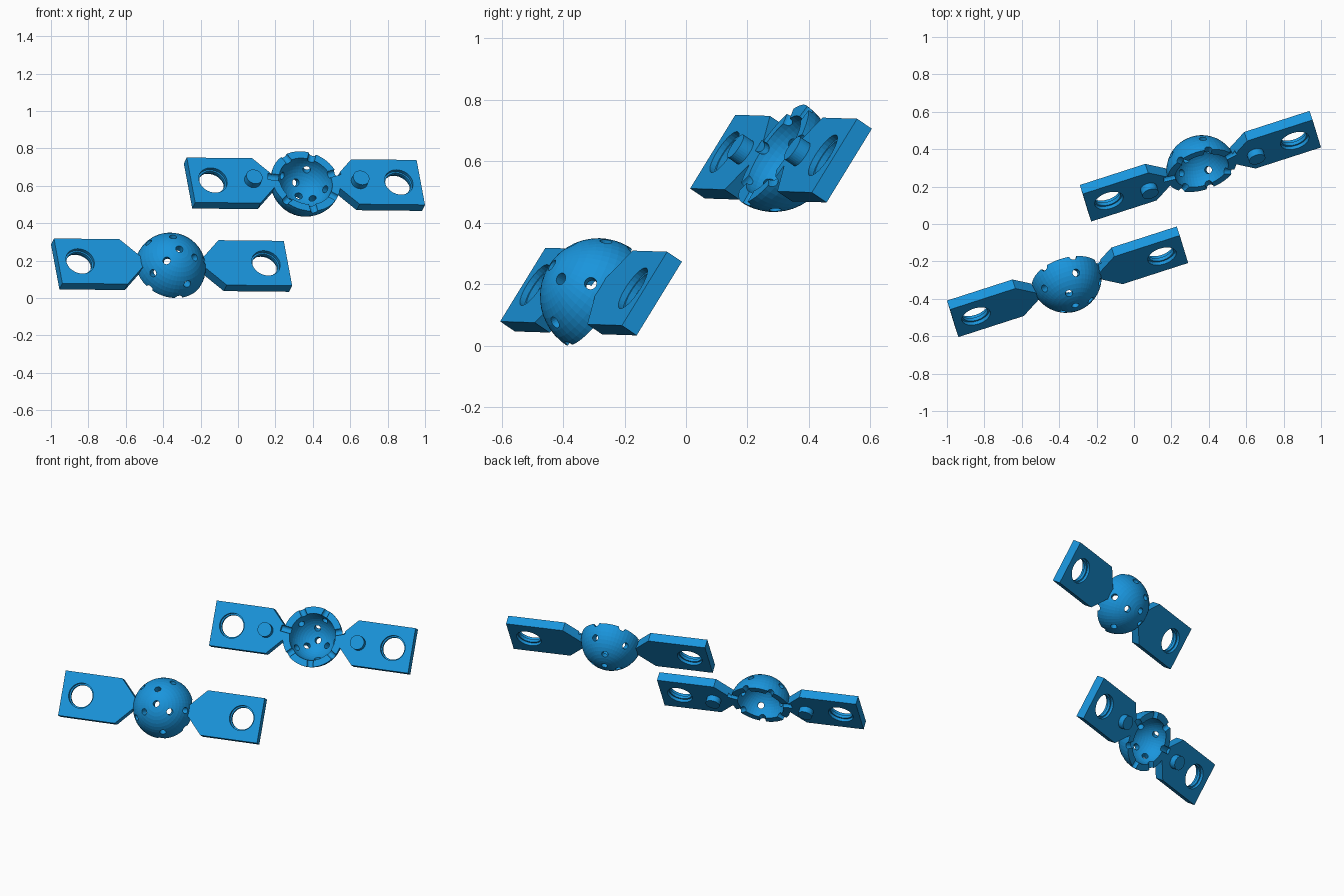
import bpy, bmesh, math
from mathutils import Vector, Matrix

if "Cube" in bpy.data.objects:
    bpy.data.objects.remove(bpy.data.objects["Cube"])

R_OUT, R_IN, THICK = 0.19, 0.147, 0.06


def to_object(name, bm):
    bmesh.ops.recalc_face_normals(bm, faces=bm.faces)
    me = bpy.data.meshes.new(name)
    bm.to_mesh(me)
    bm.free()
    ob = bpy.data.objects.new(name, me)
    bpy.context.collection.objects.link(ob)
    return ob


def sphere(r):
    bm = bmesh.new()
    bmesh.ops.create_uvsphere(bm, u_segments=48, v_segments=24, radius=r)
    bmesh.ops.rotate(bm, verts=bm.verts, matrix=Matrix.Rotation(0.03, 3, 'X'))
    return to_object("sphere", bm)


def prism(points, z0, z1):
    bm = bmesh.new()
    face = bm.faces.new([bm.verts.new((x, y, z0)) for x, y in points])
    ext = bmesh.ops.extrude_face_region(bm, geom=[face])
    top = [g for g in ext["geom"] if isinstance(g, bmesh.types.BMVert)]
    bmesh.ops.translate(bm, verts=top, vec=(0, 0, z1 - z0))
    return to_object("prism", bm)


def disc(x, r, z0, z1, n=32):
    ring = [(x + r * math.cos(2 * math.pi * i / n), r * math.sin(2 * math.pi * i / n)) for i in range(n)]
    return prism(ring, z0, z1)


def combine(target, other, operation):
    mod = target.modifiers.new("combine", 'BOOLEAN')
    mod.operation, mod.solver, mod.object = operation, 'EXACT', other
    deps = bpy.context.evaluated_depsgraph_get()
    me = bpy.data.meshes.new_from_object(target.evaluated_get(deps))
    target.modifiers.clear()
    target.data = me
    bpy.data.objects.remove(other)


# Dome and the two tapered arms, built around the parting plane z = 0
front = sphere(R_OUT)
for s in (-1, 1):
    half = [(0.160, 0.036), (0.180, 0.038), (0.278, 0.1425), (0.6455, 0.1425)]
    outline = [(s * x, y) for x, y in half] + [(s * x, -y) for x, y in reversed(half)]
    combine(front, prism(outline, -0.03, THICK), 'UNION')

# Hollow inside, then trim away everything below the parting plane
combine(front, sphere(R_IN), 'DIFFERENCE')
combine(front, prism([(-1, -1), (1, -1), (1, 1), (-1, 1)], -0.5, 0), 'DIFFERENCE')

# Round drillings in the dome: pole, two rings, and half holes on the rim
bm = bmesh.new()
for count, polar, start in ((1, 0, 0), (3, 30, 98), (5, 61, -2), (7, 89.8, 275)):
    for i in range(count):
        t, a = math.radians(polar), math.radians(start + 360 * i / count)
        d = Vector((math.sin(t) * math.cos(a), math.sin(t) * math.sin(a), math.cos(t)))
        m = Matrix.Translation(d * 0.16) @ d.to_track_quat('Z', 'Y').to_matrix().to_4x4()
        bmesh.ops.create_cone(bm, cap_ends=True, segments=20, radius1=0.02, radius2=0.02,
                              depth=0.1, matrix=m)
combine(front, to_object("drill", bm), 'DIFFERENCE')

# Arm holes with a small inner lip, and round locating pegs
for s in (-1, 1):
    for r, z0, z1 in ((0.07, -0.1, 0.2), (0.079, 0.04, 0.2), (0.079, -0.1, 0.02)):
        combine(front, disc(s * 0.522, r, z0, z1), 'DIFFERENCE')
    combine(front, disc(s * 0.30, 0.045, -0.04, 0.03), 'UNION')

# Mirrored second half
back_mesh = front.data.copy()
back_mesh.transform(Matrix.Diagonal((1, 1, -1, 1)))
back_mesh.flip_normals()
back = bpy.data.objects.new("rear_half", back_mesh)
bpy.context.collection.objects.link(back)
front.name = "front_half"

# Tilted placement shared by both halves
u = Vector((0.952, 0.307, -0.01)).normalized()
n = Vector((0.26, -0.80, 0.54))
n = (n - u * n.dot(u)).normalized()
v = n.cross(u)
rot = Matrix((u, v, n)).transposed().to_4x4()
mat = bpy.data.materials.new("blue")
mat.diffuse_color = (0.01, 0.30, 0.72, 1)
mat.use_nodes = True
mat.node_tree.nodes["Principled BSDF"].inputs["Base Color"].default_value = mat.diffuse_color
for ob, centre in ((front, (-0.363, -0.285, 0.163)), (back, (0.363, 0.285, 0.628))):
    ob.data.transform(Matrix.Translation(centre) @ rot)
    ob.data.materials.clear()
    ob.data.materials.append(mat)
    for p in ob.data.polygons:
        p.use_smooth = False
low = min(w.co.z for w in front.data.vertices)
for ob in (front, back):
    ob.data.transform(Matrix.Translation((0, 0, -low)))
